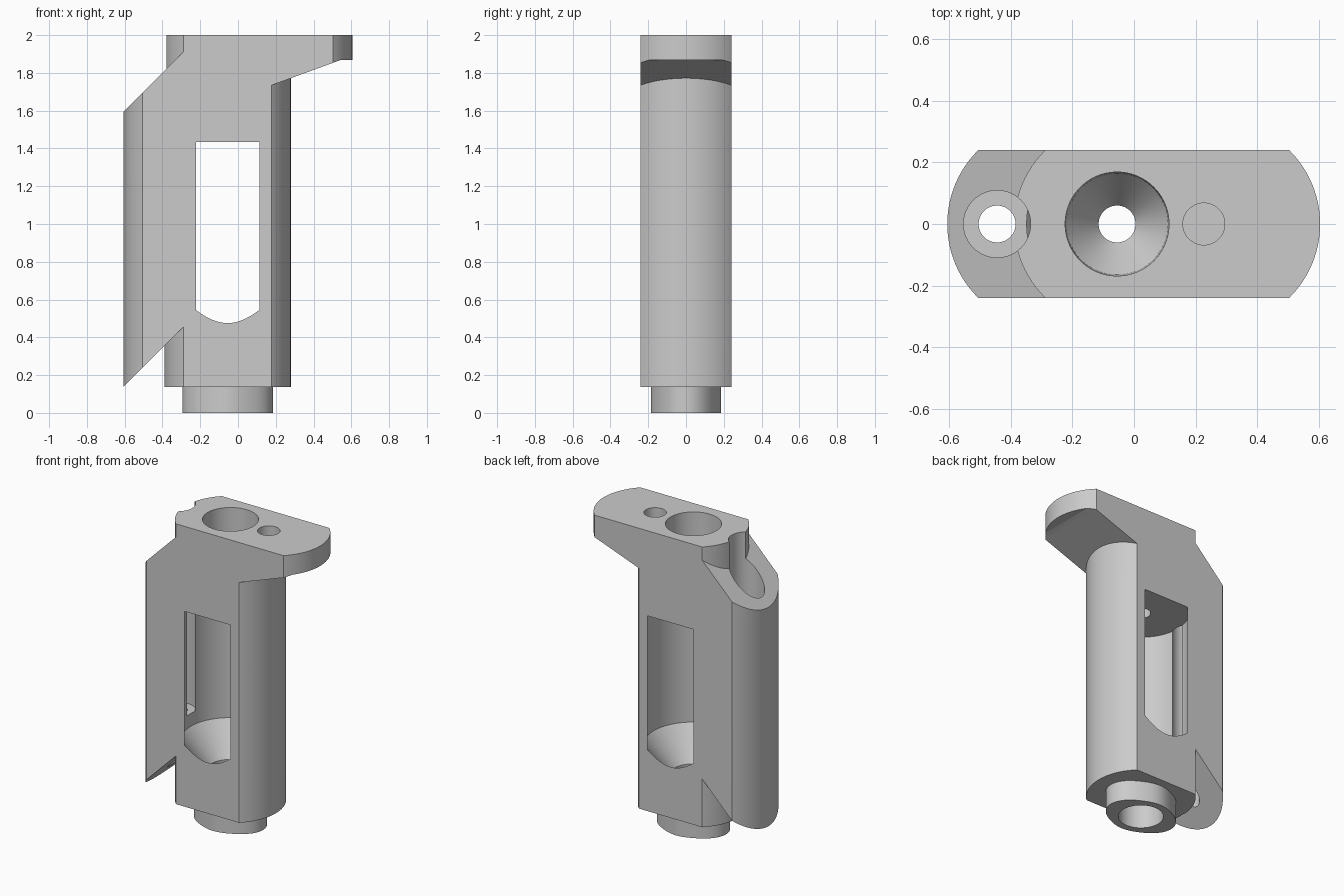
import bpy, bmesh, math

if "Cube" in bpy.data.objects:
    bpy.data.objects.remove(bpy.data.objects["Cube"])

AXIS_X = -0.055     # main column axis
CHANNEL_X = -0.445  # side channel axis
SEG = 96


def make_object(name, bm):
    bmesh.ops.recalc_face_normals(bm, faces=bm.faces[:])
    mesh = bpy.data.meshes.new(name)
    bm.to_mesh(mesh)
    bm.free()
    obj = bpy.data.objects.new(name, mesh)
    bpy.context.collection.objects.link(obj)
    return obj


def extrude(name, points, vec):
    """Extrude a closed outline along a vector."""
    bm = bmesh.new()
    face = bm.faces.new([bm.verts.new(p) for p in points])
    res = bmesh.ops.extrude_face_region(bm, geom=[face], use_keep_orig=True)
    verts = [g for g in res["geom"] if isinstance(g, bmesh.types.BMVert)]
    bmesh.ops.translate(bm, verts=verts, vec=vec)
    return make_object(name, bm)


def column(name, cx, radius, z0, z1):
    """Upright solid; radius is a function of the angle."""
    angles = [2 * math.pi * i / SEG for i in range(SEG)]
    pts = [(cx + radius(a) * math.cos(a), radius(a) * math.sin(a), z0) for a in angles]
    return extrude(name, pts, (0, 0, z1 - z0))


def prism(name, outline):
    """Side outline in x and z, extruded through y."""
    return extrude(name, [(x, -1, z) for x, z in outline], (0, 2, 0))


def lathe(name, cx, profile):
    """Closed solid of revolution; the profile starts and ends on the axis."""
    bm = bmesh.new()
    rings = []
    for r, z in profile[1:-1]:
        rings.append([bm.verts.new((cx + r * math.cos(2 * math.pi * i / SEG),
                                    r * math.sin(2 * math.pi * i / SEG), z))
                      for i in range(SEG)])
    for a, b in zip(rings, rings[1:]):
        for i in range(SEG):
            j = (i + 1) % SEG
            bm.faces.new((a[i], a[j], b[j], b[i]))
    bm.faces.new(rings[0][::-1])
    bm.faces.new(rings[-1])
    return make_object(name, bm)


def combine(target, tool, operation):
    mod = target.modifiers.new("cut", 'BOOLEAN')
    mod.operation = operation
    mod.solver = 'EXACT'
    mod.object = tool
    bpy.context.view_layer.objects.active = target
    bpy.ops.object.modifier_apply(modifier=mod.name)
    bpy.data.objects.remove(tool)


# Main round column
body = column("housing", AXIS_X, lambda a: 0.335, 0.137, 2.2)

# Side lug with slanted ends
lug = column("side_lug", -0.27, lambda a: 0.337, -0.5, 2.5)
combine(lug, prism("lug_outline", [(-0.7, 0.045), (-0.22, 0.525),
                                   (-0.22, 1.98), (-0.7, 1.50)]), 'INTERSECT')
combine(body, lug, 'UNION')

# Overhanging head with sloped underside
head = column("head", 0.268, lambda a: 0.337, 1.0, 2.5)
combine(head, prism("head_outline", [(0.1, 1.706), (0.54, 1.867), (0.7, 1.867),
                                     (0.7, 2.15), (0.1, 2.15)]), 'INTERSECT')
combine(body, head, 'UNION')

# Foot spigot with two rounded lobes
foot = column("foot", AXIS_X, lambda a: 0.185 + 0.055 * math.cos(a) ** 4, 0, 0.25)
combine(body, foot, 'UNION')

# Flat front and back, flat top
slab = extrude("slab", [(-2, -0.241, -1), (2, -0.241, -1), (2, 0.241, -1), (-2, 0.241, -1)],
               (0, 0, 3))
combine(body, slab, 'INTERSECT')

# Wide inner chamber (breaks through the flats as windows), funnel and top bore
combine(body, lathe("chamber", AXIS_X, [
    (0, -0.1), (0.138, -0.1), (0.138, 0.34), (0.294, 0.545), (0.294, 1.435),
    (0.06, 1.435), (0.06, 1.52), (0.165, 1.66), (0.17, 2.1), (0, 2.1)]), 'DIFFERENCE')

# Stepped side channel
combine(body, lathe("channel", CHANNEL_X, [
    (0, -0.1), (0.06, -0.1), (0.06, 0.63), (0.109, 0.63), (0.109, 2.2), (0, 2.2)]),
    'DIFFERENCE')

# Small blind hole in the head
combine(body, column("blind_hole", 0.227, lambda a: 0.068, 1.86, 2.2), 'DIFFERENCE')

# Material and shading
grey = bpy.data.materials.new("light grey")
grey.diffuse_color = (0.6, 0.6, 0.6, 1)
grey.use_nodes = True
grey.node_tree.nodes["Principled BSDF"].inputs["Base Color"].default_value = grey.diffuse_color
body.data.materials.clear()
body.data.materials.append(grey)
for p in body.data.polygons:
    p.material_index = 0
bpy.ops.object.select_all(action='DESELECT')
body.select_set(True)
bpy.context.view_layer.objects.active = body
bpy.ops.object.shade_smooth_by_angle(angle=math.radians(25))
